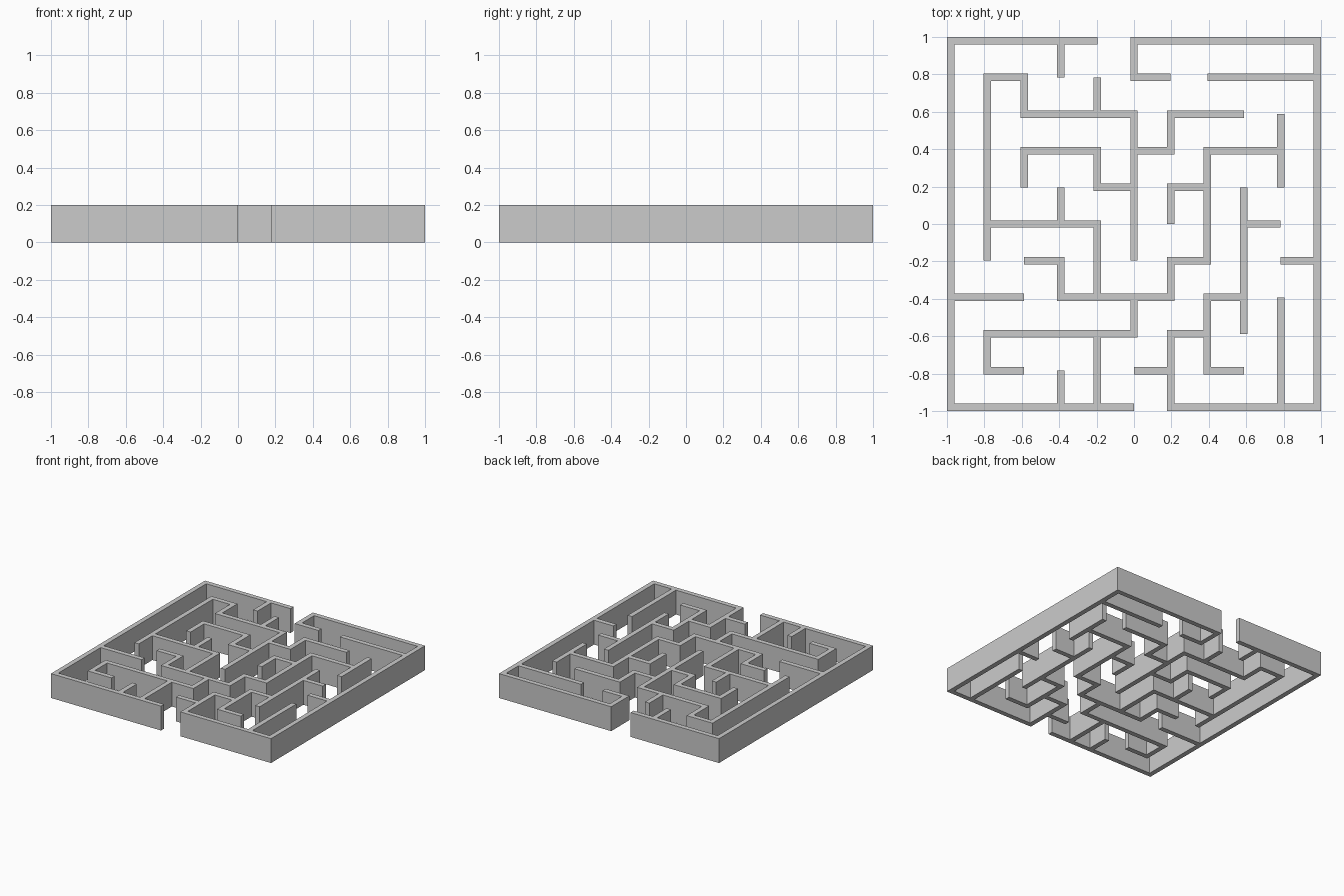
import bpy
import bmesh

if "Cube" in bpy.data.objects:
    bpy.data.objects.remove(bpy.data.objects["Cube"])

CELLS = 10       # maze is 10 x 10 cells
T = 0.04         # wall thickness
HEIGHT = 0.2
STEP = (2 - T) / CELLS

# Wall runs as (start, end) node indices, keyed by grid row (along x) or column (along y)
ROWS = {
    10: [(0, 4), (5, 10)],
    9: [(1, 2), (5, 6), (7, 10)],
    8: [(2, 5), (6, 8)],
    7: [(2, 4), (5, 6), (7, 9)],
    6: [(4, 5), (6, 7)],
    5: [(1, 4), (8, 9)],
    4: [(2, 3), (6, 7), (9, 10)],
    3: [(0, 2), (3, 6), (7, 8)],
    2: [(1, 5), (6, 7)],
    1: [(1, 2), (5, 6), (7, 8)],
    0: [(0, 5), (6, 10)],
}
COLS = {
    0: [(0, 10)],
    1: [(1, 2), (4, 9)],
    2: [(6, 7), (8, 9)],
    3: [(0, 1), (3, 4), (5, 6), (9, 10)],
    4: [(0, 2), (3, 5), (6, 7), (8, 9)],
    5: [(2, 3), (4, 8), (9, 10)],
    6: [(0, 2), (3, 4), (5, 6), (7, 8)],
    7: [(1, 3), (4, 7)],
    8: [(2, 6)],
    9: [(0, 3), (6, 8)],
    10: [(0, 10)],
}

# Three grid lines per node: near edge, centre, far edge of the wall
coords = [-1 + T / 2 + n * STEP + d
          for n in range(CELLS + 1) for d in (-T / 2, 0, T / 2)]

# Mark the plan patches covered by walls; free ends stop at the node centre
filled, row_nodes, col_nodes = set(), set(), set()
for r, runs in ROWS.items():
    for a, b in runs:
        row_nodes |= {(n, r) for n in range(a, b + 1)}
        filled |= {(u, 3 * r + k) for u in range(3 * a + 1, 3 * b + 1) for k in (0, 1)}
for c, runs in COLS.items():
    for a, b in runs:
        col_nodes |= {(c, n) for n in range(a, b + 1)}
        filled |= {(3 * c + k, v) for v in range(3 * a + 1, 3 * b + 1) for k in (0, 1)}

# Square off every corner and junction
for i, j in row_nodes & col_nodes:
    filled |= {(3 * i + k, 3 * j + m) for k in (0, 1) for m in (0, 1)}

# Flat wall plan with shared vertices
bm = bmesh.new()
verts = {}


def vert(u, v):
    if (u, v) not in verts:
        verts[u, v] = bm.verts.new((coords[u], coords[v], 0))
    return verts[u, v]


for u, v in sorted(filled):
    bm.faces.new([vert(u, v), vert(u + 1, v), vert(u + 1, v + 1), vert(u, v + 1)])

mesh = bpy.data.meshes.new("maze_walls")
bm.to_mesh(mesh)
bm.free()
walls = bpy.data.objects.new("maze_walls", mesh)
bpy.context.collection.objects.link(walls)

# Raise the plan to wall height
solid = walls.modifiers.new("wall_height", 'SOLIDIFY')
solid.thickness = HEIGHT
solid.offset = 1
